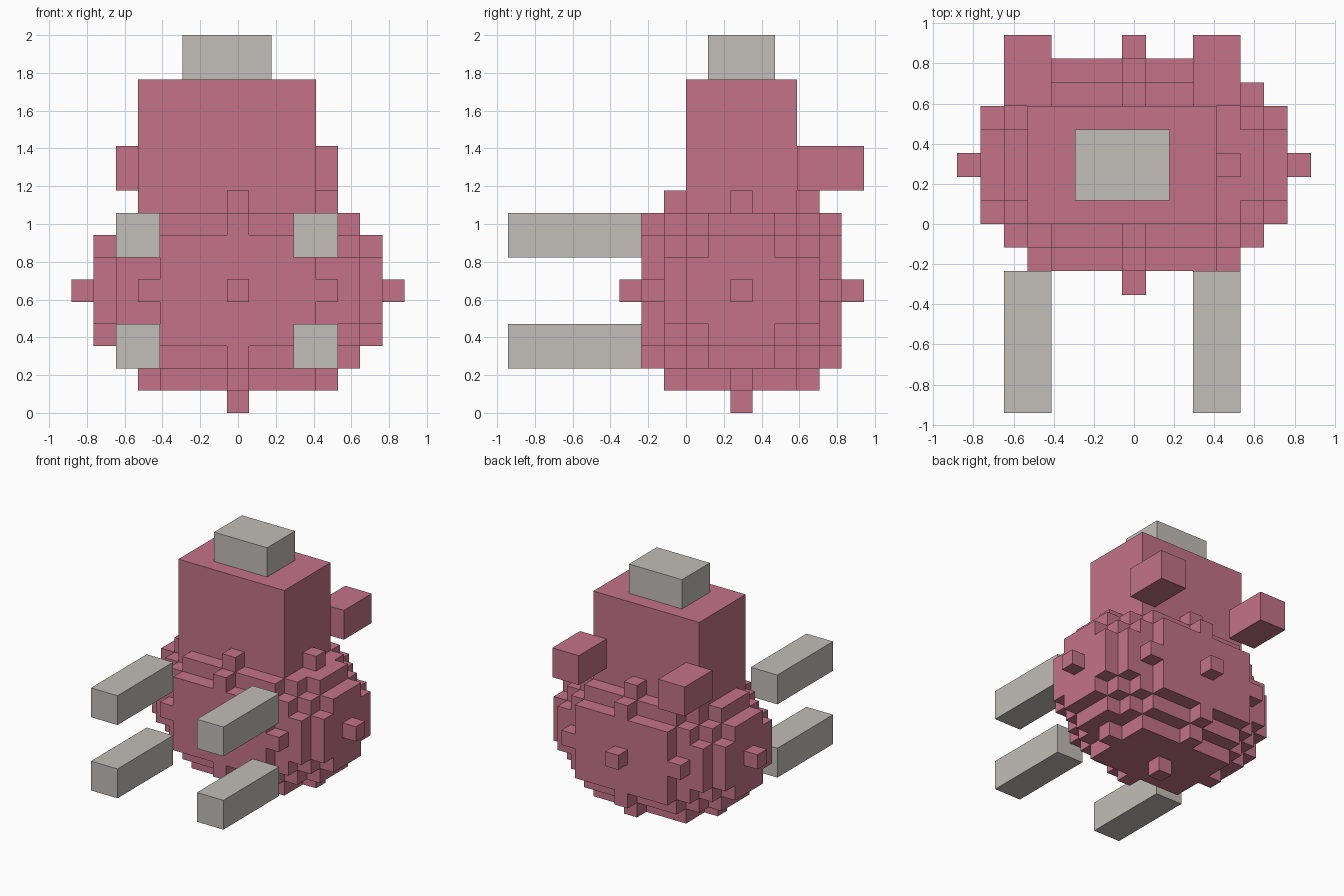
import bpy, bmesh
from mathutils import Vector

U = 2 / 17  # one block

cube = bpy.data.objects.get("Cube")
if cube:
    bpy.data.objects.remove(cube, do_unlink=True)


def material(name, rgb):
    m = bpy.data.materials.new(name)
    m.use_nodes = True
    m.diffuse_color = (*rgb, 1)
    m.node_tree.nodes["Principled BSDF"].inputs["Base Color"].default_value = (*rgb, 1)
    return m


PINK = material("dusty pink", (0.552, 0.171, 0.246))
GREY = material("warm grey", (0.539, 0.514, 0.479))


def add_object(name, bm, mat):
    mesh = bpy.data.meshes.new(name)
    bm.to_mesh(mesh)
    bm.free()
    mesh.materials.append(mat)
    obj = bpy.data.objects.new(name, mesh)
    bpy.context.collection.objects.link(obj)
    return obj


def box(name, lo, hi, mat):
    """Box between two corners given in blocks."""
    lo, hi = Vector(lo) * U, Vector(hi) * U
    bm = bmesh.new()
    bmesh.ops.create_cube(bm, size=1)
    bmesh.ops.scale(bm, vec=hi - lo, verts=bm.verts)
    bmesh.ops.translate(bm, vec=(lo + hi) / 2, verts=bm.verts)
    return add_object(name, bm, mat)


def block_ellipsoid(name, centre, rx, r, mat):
    """Stepped ellipsoid of unit blocks, keeping only the outer faces."""
    def inside(i, j, k):
        return i * i * r * r + (j * j + k * k) * rx * rx <= rx * rx * r * r

    bm = bmesh.new()
    for i in range(-rx, rx + 1):
        for j in range(-r, r + 1):
            for k in range(-r, r + 1):
                if not inside(i, j, k):
                    continue
                mid = Vector((i, j, k)) + Vector(centre)
                for axis in range(3):
                    for sign in (-1, 1):
                        n = Vector((0, 0, 0))
                        n[axis] = sign
                        if inside(i + int(n.x), j + int(n.y), k + int(n.z)):
                            continue
                        a = Vector((0, 0, 0))
                        a[(axis + 1) % 3] = 0.5
                        b = n.cross(a)
                        c = mid + n / 2
                        bm.faces.new([bm.verts.new(p * U) for p in
                                      (c - a - b, c + a - b, c + a + b, c - a + b)])
    bmesh.ops.remove_doubles(bm, verts=bm.verts, dist=U * 0.01)
    return add_object(name, bm, mat)


# Round stepped belly
block_ellipsoid("belly", (0, 2.5, 5.5), 7, 5, PINK)

# Upper body and the cap on top
box("upper_body", (-4.5, 0, 9), (3.5, 5, 15), PINK)
box("cap", (-2.5, 1, 15), (1.5, 4, 17), GREY)

# Back stubs and the four front legs
for side, x in (("right", -5.5), ("left", 2.5)):
    box(f"back_stub_{side}", (x, 5, 10), (x + 2, 8, 12), PINK)
    for level, z in (("lower", 2), ("upper", 7)):
        box(f"leg_{level}_{side}", (x, -8, z), (x + 2, -2, z + 2), GREY)
